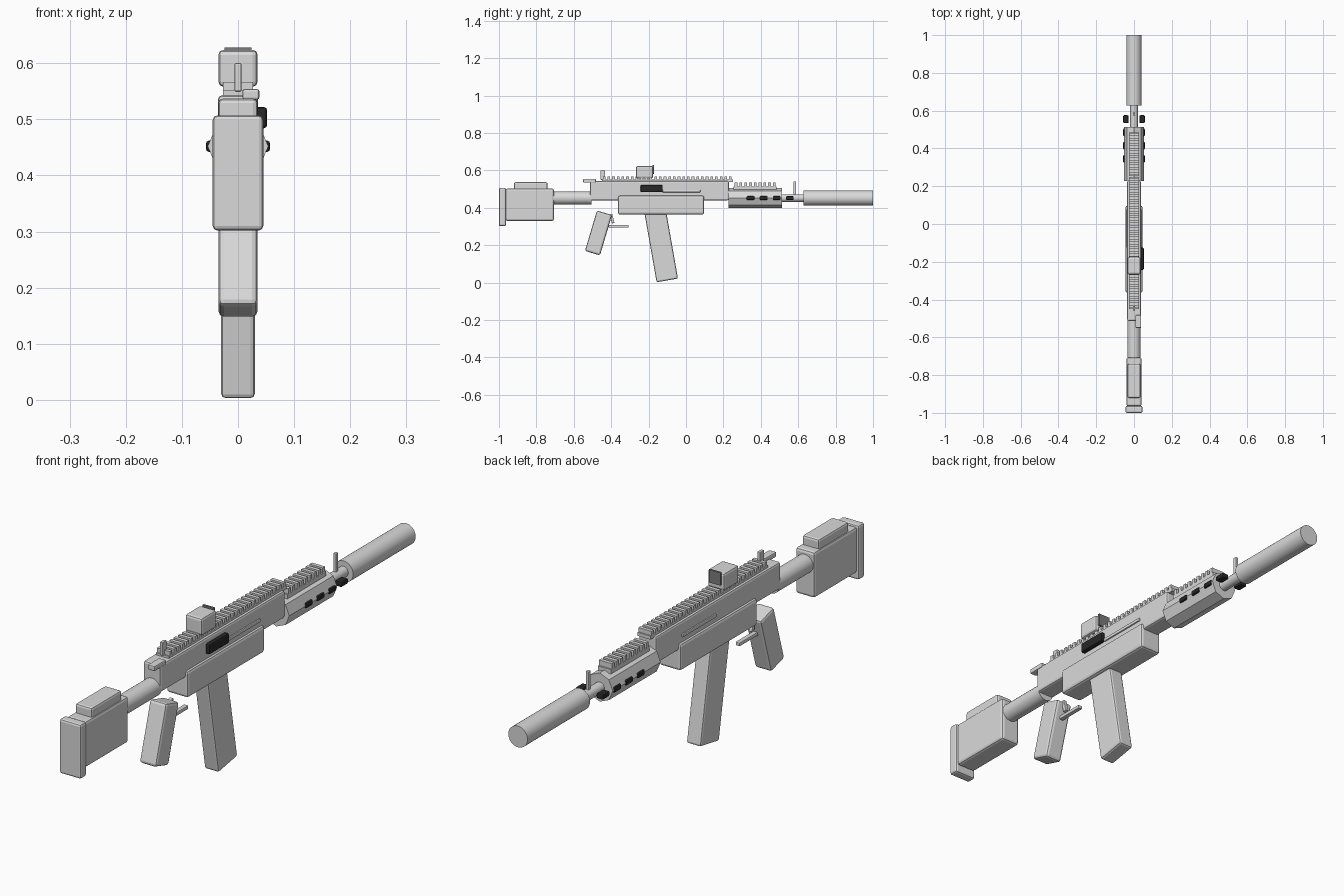
import bpy, bmesh, math
from mathutils import Matrix

cube = bpy.data.objects.get("Cube")
if cube:
    bpy.data.objects.remove(cube, do_unlink=True)


def material(name, value):
    m = bpy.data.materials.new(name)
    m.use_nodes = True
    colour = (value, value, value, 1)
    m.diffuse_color = colour
    m.node_tree.nodes["Principled BSDF"].inputs["Base Color"].default_value = colour
    return m


GREY = material("light_grey", 0.7)
BLACK = material("near_black", 0.02)
LENS = material("dark_grey", 0.2)
AXIS_Z = 0.452


def finish(name, bm, mat):
    mesh = bpy.data.meshes.new(name)
    bm.to_mesh(mesh)
    bm.free()
    mesh.materials.append(mat)
    ob = bpy.data.objects.new(name, mesh)
    bpy.context.collection.objects.link(ob)
    return ob


def add_box(bm, x, y, z):
    """Adds a box spanning the three (low, high) ranges."""
    size = [b - a for a, b in (x, y, z)]
    mid = [(a + b) / 2 for a, b in (x, y, z)]
    mat = Matrix.Translation(mid) @ Matrix.Diagonal((*size, 1))
    bmesh.ops.create_cube(bm, size=1, matrix=mat)


def box(name, x, y, z, mat=GREY, bevel=0.008, tilt=0):
    """A softened box; x is a half width or a range, tilt is about the x axis."""
    if not isinstance(x, tuple):
        x = (-x, x)
    bm = bmesh.new()
    add_box(bm, x, y, z)
    if bevel:
        bmesh.ops.bevel(bm, geom=bm.edges[:], offset=bevel, segments=2,
                        profile=0.5, affect='EDGES')
    if tilt:
        centre = ((x[0] + x[1]) / 2, sum(y) / 2, sum(z) / 2)
        bmesh.ops.rotate(bm, verts=bm.verts, cent=centre,
                         matrix=Matrix.Rotation(math.radians(tilt), 3, 'X'))
    return finish(name, bm, mat)


def tube(name, radius, y0, y1, sides, smooth=True):
    """A capped cylinder along the bore axis."""
    bpy.ops.mesh.primitive_cylinder_add(
        vertices=sides, radius=radius, depth=y1 - y0,
        location=(0, (y0 + y1) / 2, AXIS_Z), rotation=(math.pi / 2, 0, 0))
    ob = bpy.context.object
    ob.name = name
    ob.data.materials.append(GREY)
    if smooth:
        bpy.ops.object.shade_smooth_by_angle(angle=math.radians(35))


def rail(name, y0, y1, z0, z1, half, teeth):
    """Base strip with evenly spaced cross teeth."""
    bm = bmesh.new()
    mid = z0 + (z1 - z0) * 0.45
    add_box(bm, (-half, half), (y0, y1), (z0, mid))
    pitch = (y1 - y0) / teeth
    for i in range(teeth):
        start = y0 + (i + 0.22) * pitch
        add_box(bm, (-half, half), (start, start + pitch * 0.56), (mid - 0.001, z1))
    finish(name, bm, GREY)


# Stock
box("butt_plate", 0.045, (-1.0, -0.963), (0.302, 0.507))
box("stock", 0.04, (-0.965, -0.706), (0.33, 0.503), bevel=0.01)
box("cheek_rest", 0.035, (-0.92, -0.74), (0.495, 0.537))
tube("buffer_tube", 0.035, -0.715, -0.505, 24)

# Receiver and its fittings
box("upper_receiver", 0.036, (-0.513, 0.23), (0.44, 0.543))
box("lower_receiver", 0.045, (-0.363, 0.097), (0.364, 0.465), bevel=0.01)
box("ejection_port", (0.03, 0.052), (-0.243, -0.125), (0.484, 0.522), BLACK, 0.006)
box("side_bar", 0.041, (-0.125, 0.077), (0.483, 0.496), bevel=0.003)
box("charging_handle", (0.008, 0.038), (-0.55, -0.482), (0.535, 0.554), bevel=0.004)

# Magazine, grip and trigger
box("magazine", 0.03, (-0.191, -0.075), (0.009, 0.389), tilt=10)
box("grip", 0.035, (-0.51, -0.426), (0.153, 0.378), bevel=0.01, tilt=-16.5)
box("trigger", 0.007, (-0.402, -0.388), (0.317, 0.367), bevel=0.002, tilt=14)
box("trigger_guard", 0.009, (-0.422, -0.307), (0.294, 0.308), bevel=0.003)

# Front end
tube("handguard", 0.054, 0.228, 0.513, 8, smooth=False)
tube("barrel", 0.02, 0.5, 0.65, 20)
tube("suppressor", 0.04, 0.628, 1.0, 32)
for i in range(4):
    y = 0.345 + i * 0.07
    for side, label in ((-1, "right"), (1, "left")):
        x = tuple(sorted((side * 0.029, side * 0.057)))
        box(f"vent_{label}_{i + 1}", x, (y - 0.021, y + 0.021),
            (AXIS_Z - 0.01, AXIS_Z + 0.01), BLACK, 0.005)

# Rails and sights
rail("top_rail", -0.45, 0.25, 0.538, 0.567, 0.027, 28)
rail("front_rail", 0.255, 0.485, 0.498, 0.535, 0.027, 9)
box("rear_sight", 0.006, (-0.457, -0.433), (0.55, 0.6), bevel=0.002)
box("front_sight", 0.006, (0.574, 0.589), (0.468, 0.54), bevel=0.002)
box("optic_body", 0.035, (-0.267, -0.176), (0.558, 0.624), bevel=0.009)
box("optic_lens", 0.024, (-0.178, -0.17), (0.58, 0.628), LENS, 0)
